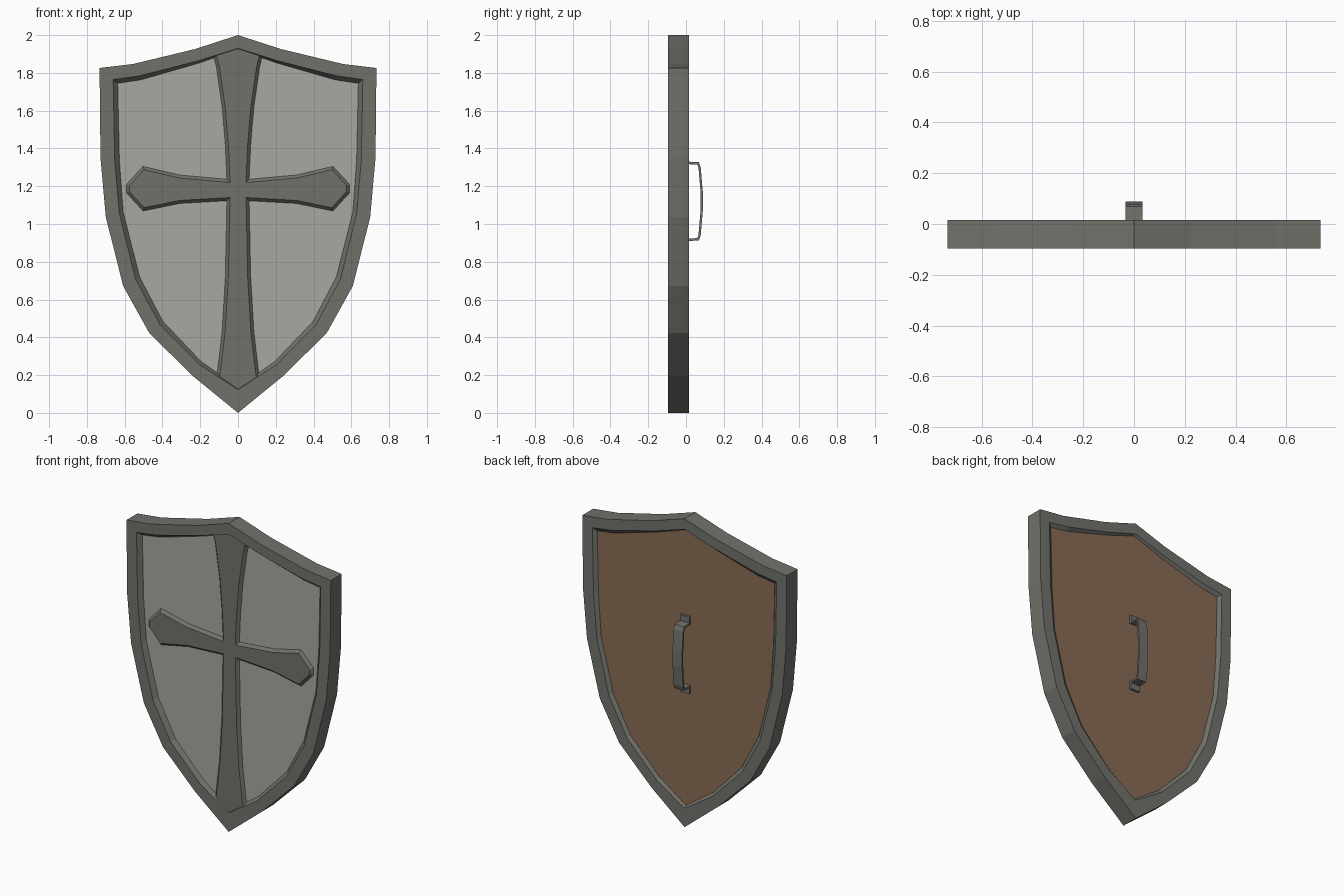
import bpy, bmesh
from mathutils import Vector

if "Cube" in bpy.data.objects:
    bpy.data.objects.remove(bpy.data.objects["Cube"])


def material(name, rgb):
    m = bpy.data.materials.new(name)
    m.diffuse_color = (*rgb, 1)
    m.use_nodes = True
    m.node_tree.nodes["Principled BSDF"].inputs["Base Color"].default_value = m.diffuse_color
    return m


steel = material("dark steel", (0.165, 0.165, 0.148))
plate = material("light steel", (0.40, 0.39, 0.36))
wood = material("brown wood", (0.25, 0.15, 0.09))


def mirrored(half):
    """Close a right-half outline that starts and ends on x = 0."""
    return half + [(-x, z) for x, z in reversed(half[1:-1])]


def inset(pts, d):
    """Mitred inward offset of a clockwise outline."""
    out = []
    for i, p in enumerate(pts):
        p = Vector(p)
        a = (p - Vector(pts[i - 1])).normalized()
        b = (Vector(pts[(i + 1) % len(pts)]) - p).normalized()
        na, nb = Vector((a.y, -a.x)), Vector((b.y, -b.x))
        n = na + nb
        out.append(tuple(p + n * d / (1 + na.dot(nb))))
    return out


def loft(name, sections, mat, ring=False):
    """Join outlines (points, y) with quads; cap the ends or close as a ring."""
    bm = bmesh.new()
    loops = [[bm.verts.new((x, y, z)) for x, z in pts] for pts, y in sections]
    pairs = list(zip(loops, loops[1:]))
    if ring:
        pairs.append((loops[-1], loops[0]))
    else:
        bm.faces.new(loops[0])
        bm.faces.new(loops[-1])
    for p, q in pairs:
        for i in range(len(p)):
            j = (i + 1) % len(p)
            bm.faces.new((p[i], p[j], q[j], q[i]))
    bmesh.ops.recalc_face_normals(bm, faces=bm.faces)
    me = bpy.data.meshes.new(name)
    bm.to_mesh(me)
    bm.free()
    me.materials.append(mat)
    ob = bpy.data.objects.new(name, me)
    bpy.context.collection.objects.link(ob)
    return ob


# shield outlines (x, z)
outer = mirrored([(0, 2.0), (0.228, 1.926), (0.556, 1.847), (0.733, 1.826), (0.728, 1.35),
                  (0.70, 1.037), (0.608, 0.672), (0.47, 0.423), (0.24, 0.196), (0, 0.0)])
rim = mirrored([(0, 1.93), (0.215, 1.863), (0.52, 1.785), (0.661, 1.765), (0.653, 1.34),
                (0.628, 1.055), (0.543, 0.71), (0.415, 0.47), (0.203, 0.255), (0, 0.122)])
panel = mirrored([(0, 1.922), (0.213, 1.85), (0.515, 1.763), (0.637, 1.745), (0.628, 1.34),
                  (0.608, 1.065), (0.521, 0.72), (0.398, 0.485), (0.195, 0.272), (0, 0.135)])

# rim frame, front panel and wooden backing
FRONT, BACK = -0.096, 0.015
loft("rim_frame", [(outer, BACK), (outer, FRONT), (rim, FRONT),
                   (panel, -0.068), (panel, -0.002), (rim, BACK)], steel, ring=True)
loft("front_panel", [(panel, -0.07), (panel, -0.036)], plate)
loft("wood_backing", [(panel, -0.036), (panel, 0.0)], wood)

# raised cross with sloped sides, ends tucked into the frame
cross = mirrored([(0, 1.955), (0.135, 1.91), (0.115, 1.83), (0.085, 1.62), (0.068, 1.42),
                  (0.06, 1.238), (0.307, 1.26), (0.503, 1.306), (0.592, 1.21), (0.592, 1.165),
                  (0.503, 1.068), (0.307, 1.108), (0.06, 1.122), (0.068, 0.72), (0.085, 0.43),
                  (0.112, 0.2), (0.13, 0.14), (0, 0.06)])
loft("cross", [(cross, -0.069), (inset(cross, 0.017), -0.088)], steel)

# strap handle: bent strip extruded across x
MID, T = 1.12, 0.013
half = [(0.014, 0.25), (0.014, 0.21), (0.068, 0.207), (0.078, 0.18), (0.089, 0.05)]
inner = [(0.0, 0.25), (0.0, 0.197), (0.06, 0.195), (0.066, 0.178), (0.077, 0.05)]
path = [(y, MID + z) for y, z in half] + [(y, MID - z) for y, z in reversed(half)]
back = [(y, MID + z) for y, z in inner] + [(y, MID - z) for y, z in reversed(inner)]
bm = bmesh.new()
W = 0.034
rows = [[bm.verts.new((s * W, y, z)) for y, z in pts] for pts in (path, back) for s in (-1, 1)]
a, b, c, d = rows
for p, q in ((a, b), (b, d), (d, c), (c, a)):
    for i in range(len(p) - 1):
        bm.faces.new((p[i], p[i + 1], q[i + 1], q[i]))
for i in (0, -1):
    bm.faces.new((a[i], b[i], d[i], c[i]))
bmesh.ops.recalc_face_normals(bm, faces=bm.faces)
me = bpy.data.meshes.new("handle")
bm.to_mesh(me)
bm.free()
me.materials.append(steel)
bpy.context.collection.objects.link(bpy.data.objects.new("handle", me))
